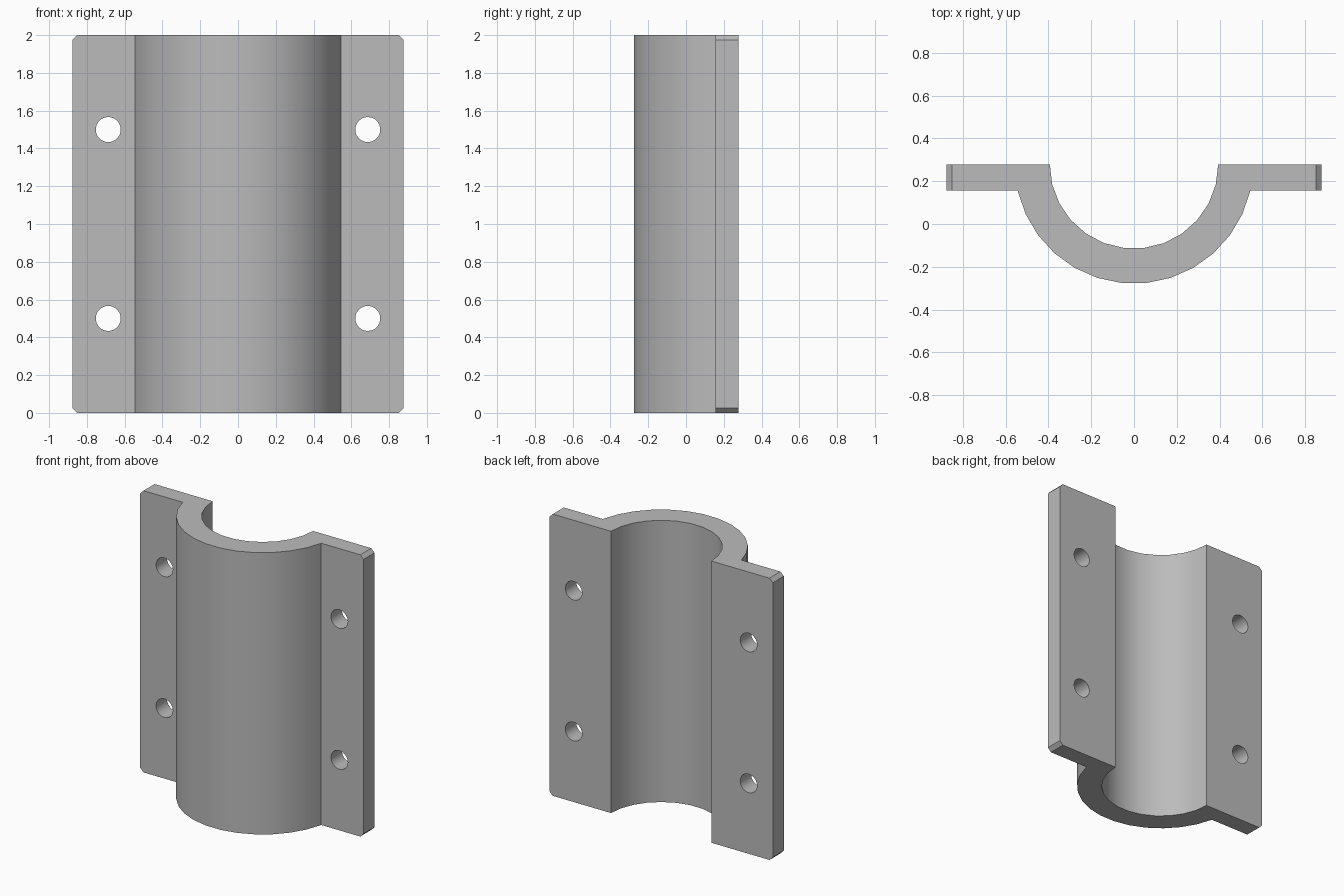
import bpy, bmesh, math
from mathutils import Matrix

cube = bpy.data.objects.get("Cube")
if cube:
    bpy.data.objects.remove(cube, do_unlink=True)

HEIGHT = 2.0
HALF_WIDTH, BACK, FLANGE_FRONT = 0.877, 0.279, 0.156
OUTER_R, INNER_R, SEGMENTS = 0.558, 0.394, 13
HOLE_X, HOLE_R, CHAMFER = 0.687, 0.066, 0.026


def arc(radius, half_angle):
    """Points of a forward-bulging arc, running from left to right."""
    angles = [half_angle * (1 - 2 * i / SEGMENTS) for i in range(SEGMENTS + 1)]
    return [(radius * math.sin(a), BACK - radius * math.cos(a)) for a in angles]


def make_object(name, bm):
    bmesh.ops.recalc_face_normals(bm, faces=bm.faces)
    mesh = bpy.data.meshes.new(name)
    bm.to_mesh(mesh)
    bm.free()
    obj = bpy.data.objects.new(name, mesh)
    bpy.context.collection.objects.link(obj)
    return obj


# Grey metal
metal = bpy.data.materials.new("grey metal")
metal.use_nodes = True
grey = (0.5, 0.5, 0.5, 1)
metal.diffuse_color = grey
metal.node_tree.nodes["Principled BSDF"].inputs["Base Color"].default_value = grey

# Half-pipe saddle with two side flanges, extruded from one cross-section
outer = arc(OUTER_R, math.acos((BACK - FLANGE_FRONT) / OUTER_R))
inner = arc(INNER_R, math.pi / 2)
profile = ([(HALF_WIDTH, BACK), (HALF_WIDTH, FLANGE_FRONT)] + outer
           + [(-HALF_WIDTH, FLANGE_FRONT), (-HALF_WIDTH, BACK)] + inner[::-1])
bm = bmesh.new()
base = bm.faces.new([bm.verts.new((x, y, 0)) for x, y in profile])
top = bmesh.ops.extrude_face_region(bm, geom=[base])["geom"]
bmesh.ops.translate(bm, vec=(0, 0, HEIGHT),
                    verts=[v for v in top if isinstance(v, bmesh.types.BMVert)])

# Chamfered flange corners
corners = [e for e in bm.edges
           if all(abs(v.co.x) > HALF_WIDTH - 0.001 for v in e.verts)
           and abs(e.verts[0].co.z - e.verts[1].co.z) < 0.001]
bmesh.ops.bevel(bm, geom=corners, offset=CHAMFER, segments=1, affect='EDGES')
clamp = make_object("pipe_clamp_half", bm)
clamp.data.materials.append(metal)

# Bolt holes
bm = bmesh.new()
for x in (-HOLE_X, HOLE_X):
    for z in (HEIGHT / 4, HEIGHT * 3 / 4):
        place = Matrix.Translation((x, BACK, z)) @ Matrix.Rotation(math.pi / 2, 4, 'X')
        bmesh.ops.create_cone(bm, cap_ends=True, segments=32, radius1=HOLE_R,
                              radius2=HOLE_R, depth=0.6, matrix=place)
cutter = make_object("bolt_hole_cutter", bm)
cutter.data.materials.append(metal)
cutter.hide_render = True

holes = clamp.modifiers.new("bolt holes", 'BOOLEAN')
holes.operation = 'DIFFERENCE'
holes.solver = 'EXACT'
holes.object = cutter
bpy.ops.object.select_all(action='DESELECT')
clamp.select_set(True)
bpy.context.view_layer.objects.active = clamp
bpy.ops.object.modifier_apply(modifier=holes.name)
bpy.data.objects.remove(cutter, do_unlink=True)

# Smooth curves with sharp edges
bpy.ops.object.shade_smooth_by_angle(angle=math.radians(30))
